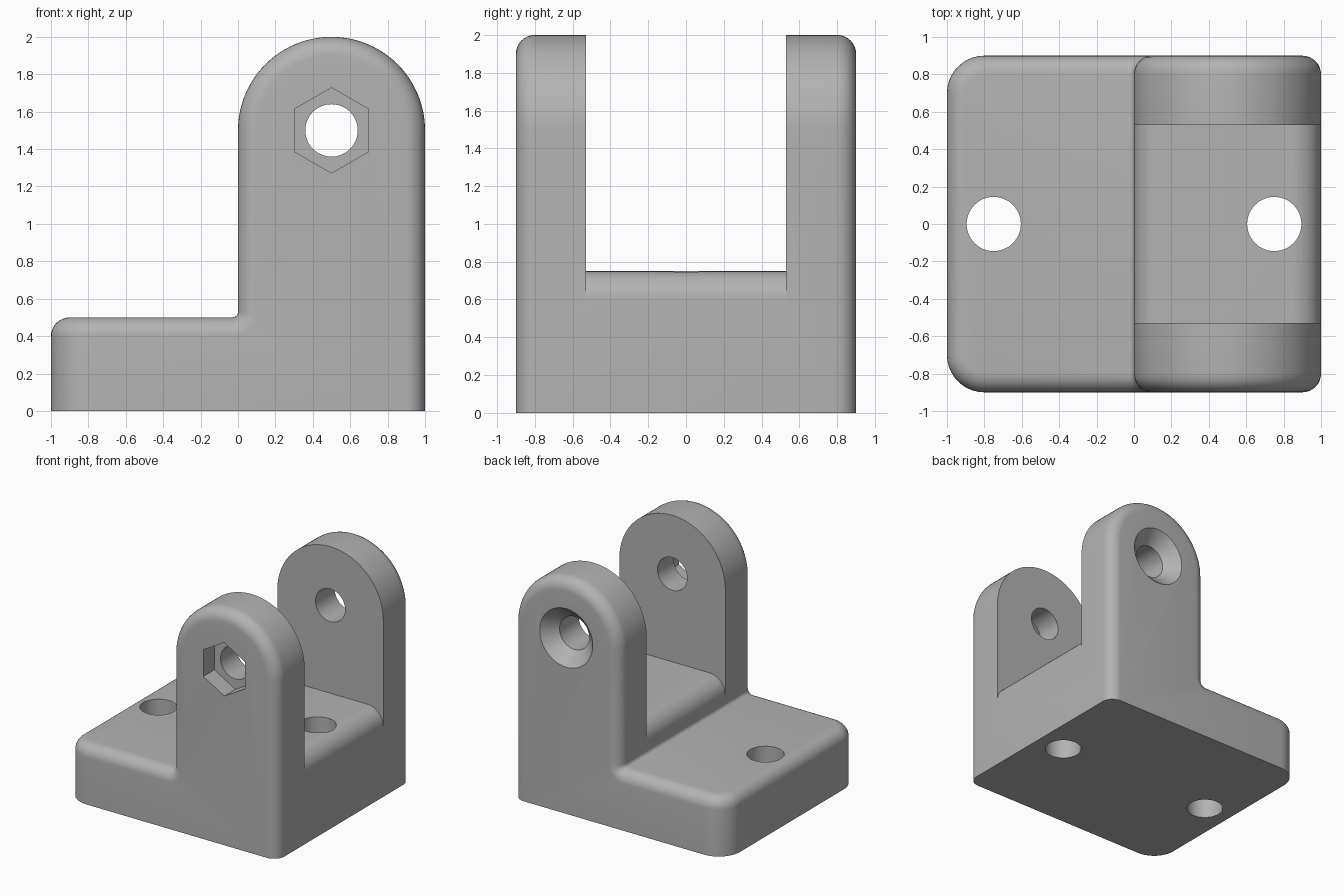
import bpy, bmesh
from math import sin, cos, pi, radians
from mathutils import Matrix

cube = bpy.data.objects.get("Cube")
if cube:
    bpy.data.objects.remove(cube, do_unlink=True)

grey = bpy.data.materials.new("plain grey")
grey.use_nodes = True
colour = (0.45, 0.45, 0.45, 1)
grey.diffuse_color = colour
grey.node_tree.nodes["Principled BSDF"].inputs["Base Color"].default_value = colour

HALF = 0.9      # half depth of the bracket
SLOT = 0.53     # half width of the gap between the arms
PIN = (0.5, 1.5)


def arc(cx, cz, r, start, end, n):
    """Points on an arc, angles in degrees."""
    return [(cx + r * cos(radians(start + (end - start) * i / n)),
             cz + r * sin(radians(start + (end - start) * i / n))) for i in range(n + 1)]


def prism(points, half):
    """Extrude an x-z outline symmetrically along y."""
    bm = bmesh.new()
    face = bm.faces.new([bm.verts.new((x, -half, z)) for x, z in points])
    out = bmesh.ops.extrude_face_region(bm, geom=[face])["geom"]
    moved = [v for v in out if isinstance(v, bmesh.types.BMVert)]
    bmesh.ops.translate(bm, vec=(0, 2 * half, 0), verts=moved)
    bmesh.ops.recalc_face_normals(bm, faces=bm.faces)
    return bm


def make_object(name, bm):
    mesh = bpy.data.meshes.new(name)
    bm.to_mesh(mesh)
    bm.free()
    mesh.materials.append(grey)
    ob = bpy.data.objects.new(name, mesh)
    bpy.context.collection.objects.link(ob)
    return ob


def cone(r1, r2, depth, sides, matrix):
    bm = bmesh.new()
    bmesh.ops.create_cone(bm, cap_ends=True, segments=sides, radius1=r1, radius2=r2,
                          depth=depth, matrix=matrix)
    return bm


def near(a, b):
    return abs(a - b) < 1e-4


# Bracket body: L-shaped outline with a round-topped upright
outline = ([(-1, 0), (1, 0)] + arc(*PIN, 0.5, 0, 180, 48)
           + arc(-0.03, 0.53, 0.03, 0, -90, 6) + [(-1, 0.5)])
bm = prism(outline, HALF)

# Large round corners at the free end of the base
corners = [e for e in bm.edges if all(near(v.co.x, -1) for v in e.verts)
           and near(e.verts[0].co.y, e.verts[1].co.y)]
bmesh.ops.bevel(bm, geom=corners, offset=0.2, segments=10, profile=0.5,
                affect='EDGES', clamp_overlap=False)


def is_rim(edge):
    a, b = (v.co for v in edge.verts)
    if near(a.z, 0.5) and near(b.z, 0.5) and max(a.x, b.x) < -0.79:
        return True
    on_side = near(abs(a.y), HALF) and near(a.y, b.y)
    return on_side and max(a.x, b.x) > -0.79 and not (near(a.z, 0) and near(b.z, 0))


# Rounded rim around both outer sides and the base top
bmesh.ops.bevel(bm, geom=[e for e in bm.edges if is_rim(e)], offset=0.1, segments=8,
                profile=0.5, affect='EDGES', clamp_overlap=False)
bracket = make_object("hinge_bracket", bm)

# Cutter for the gap between the arms, leaving a saddle with rounded ends
saddle = ([(-0.1, 0.6)] + arc(0.15, 0.6, 0.15, 180, 90, 10)
          + arc(0.85, 0.6, 0.15, 90, 0, 10) + [(1.1, 0.6), (1.1, 2.2), (-0.1, 2.2)])
cutters = [make_object("gap_cutter", prism(saddle, SLOT))]

# Vertical mounting holes
for x in (-0.75, 0.75):
    cutters.append(make_object("mounting_hole_cutter",
                   cone(0.145, 0.145, 3, 48, Matrix.Translation((x, 0, 0.5)))))


def along_y(y, spin=0):
    """Place a cutter on the pin axis, pointing towards +y."""
    return (Matrix.Translation((PIN[0], y, PIN[1])) @ Matrix.Rotation(-pi / 2, 4, 'X')
            @ Matrix.Rotation(spin, 4, 'Z'))


# Pin hole, nut pocket at the front, countersink at the back
cutters.append(make_object("pin_hole_cutter", cone(0.14, 0.14, 3, 48, along_y(0))))
hexagon = [(PIN[0] + 0.228 * sin(i * pi / 3), PIN[1] + 0.228 * cos(i * pi / 3)) for i in range(6)]
pocket = prism(hexagon, 0.15)
bmesh.ops.translate(pocket, vec=(0, -HALF, 0), verts=pocket.verts)
cutters.append(make_object("nut_pocket_cutter", pocket))
cutters.append(make_object("countersink_cutter", cone(0.13, 0.27, 0.14, 48, along_y(HALF - 0.05))))

# Cut everything out of the body
bpy.context.view_layer.objects.active = bracket
for cutter in cutters:
    cutter.hide_render = True
    mod = bracket.modifiers.new("cut", 'BOOLEAN')
    mod.operation = 'DIFFERENCE'
    mod.solver = 'EXACT'
    mod.object = cutter
    bpy.ops.object.modifier_apply(modifier=mod.name)
    bpy.data.objects.remove(cutter, do_unlink=True)

bpy.ops.object.select_all(action='DESELECT')
bracket.select_set(True)
bpy.ops.object.shade_smooth_by_angle(angle=radians(30))
